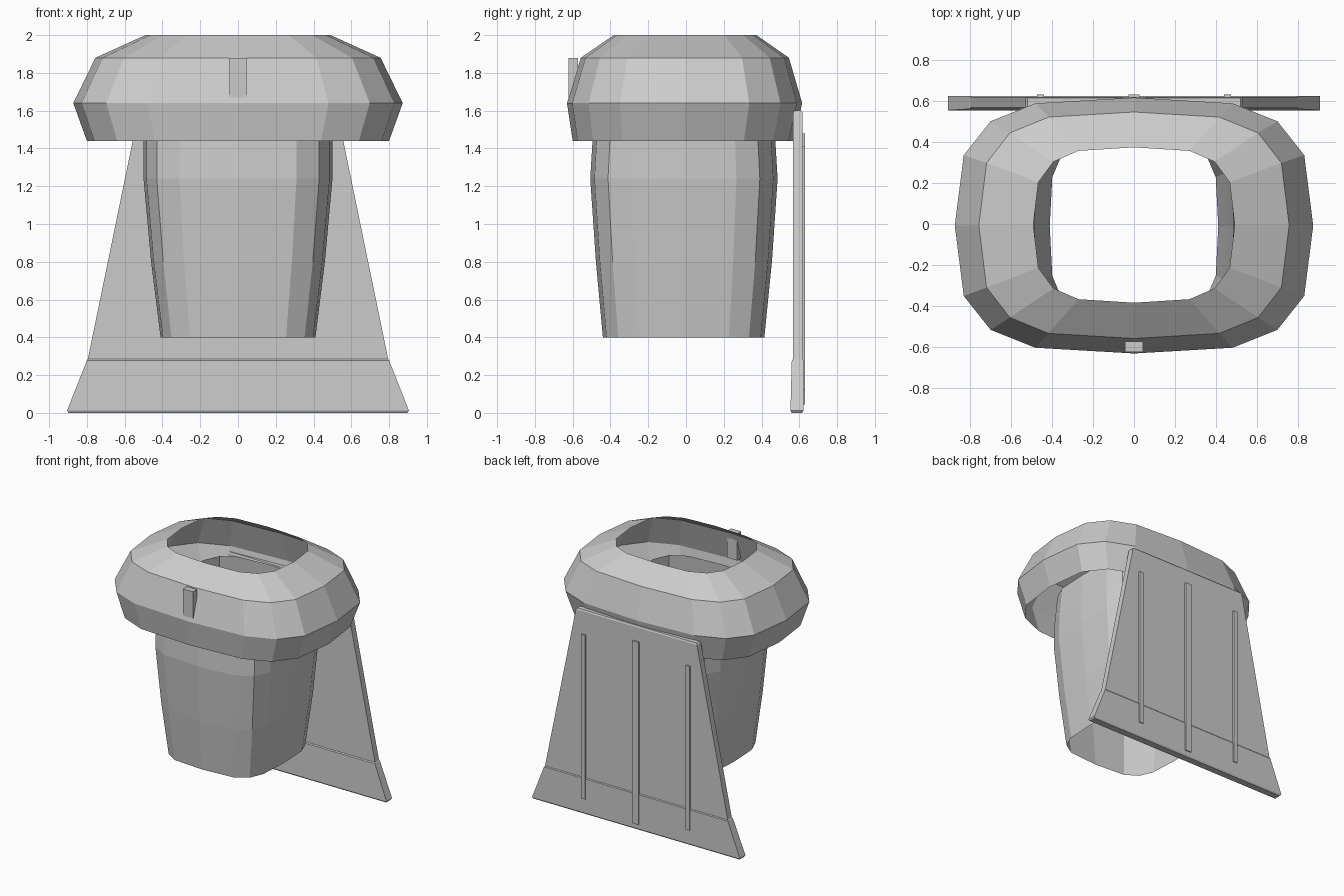
import bpy, bmesh

if "Cube" in bpy.data.objects:
    bpy.data.objects.remove(bpy.data.objects["Cube"])


def finish(name, bm):
    bmesh.ops.recalc_face_normals(bm, faces=bm.faces)
    mesh = bpy.data.meshes.new(name)
    bm.to_mesh(mesh)
    bm.free()
    obj = bpy.data.objects.new(name, mesh)
    bpy.context.collection.objects.link(obj)
    return obj


def loft(name, rings, caps=False):
    """Skin equal-length closed rings of points."""
    bm = bmesh.new()
    rows = [[bm.verts.new(p) for p in ring] for ring in rings]
    n = len(rows[0])
    for a, b in zip(rows, rows[1:]):
        for i in range(n):
            j = (i + 1) % n
            bm.faces.new((a[i], a[j], b[j], b[i]))
    if caps:
        bm.faces.new(rows[0])
        bm.faces.new(rows[-1])
    return finish(name, bm)


def rounded_ring(quarter, z, rx, y0, y1):
    """Sixteen-sided rounded outline; quarter runs from +x to just before +y."""
    q = quarter + [(0, 1)]
    half = q + [(-x, y) for x, y in reversed(q[:-1])]
    full = half + [(x, -y) for x, y in reversed(half[1:-1])]
    cy, ry = (y0 + y1) / 2, (y1 - y0) / 2
    return [(x * rx, cy + y * ry, z) for x, y in full]


def box(name, x0, x1, y0, y1, z0, z1):
    return loft(name, [[(x0, y0, z), (x1, y0, z), (x1, y1, z), (x0, y1, z)]
                       for z in (z0, z1)], caps=True)


# Wide faceted upper collar, an open shell
collar_quarter = [(1, 0), (.95, .55), (.80, .815), (.55, .955)]
collar = [(1.44, .80, -.60, .57), (1.64, .872, -.63, .615),
          (1.88, .755, -.557, .545), (2.0, .49, -.383, .373)]
loft("collar", [rounded_ring(collar_quarter, *r) for r in collar])

# Tapered tube below, open at both ends, its rim hidden inside the collar
tube_quarter = [(1, 0), (.97, .56), (.86, .81), (.62, .955)]
tube = [(.40, .41, -.44, .415), (.80, .46, -.477, .455),
        (1.24, .50, -.507, .485), (1.44, .50, -.495, .473),
        (1.66, .485, -.475, .455)]
loft("tube", [rounded_ring(tube_quarter, *r) for r in tube])

# Flared back panel with a thicker hem
panel = [(0, .897, .56, .615), (.012, .905, .553, .622), (.278, .80, .56, .622),
         (.285, .795, .567, .617), (1.588, .527, .567, .617), (1.6, .518, .572, .612)]
loft("back_panel", [[(-w, a, z), (w, a, z), (w, b, z), (-w, b, z)]
                    for z, w, a, b in panel], caps=True)

# Raised vertical ribs on the back panel
for label, x, w, z0, z1 in (("left", -.455, .017, .12, 1.41),
                            ("centre", 0, .027, .045, 1.48),
                            ("right", .455, .017, .12, 1.41)):
    box("rib_" + label, x - w, x + w, .60, .63, z0, z1)

# Small tab on the front of the collar
box("front_tab", -.044, .044, -.622, -.572, 1.67, 1.88)
